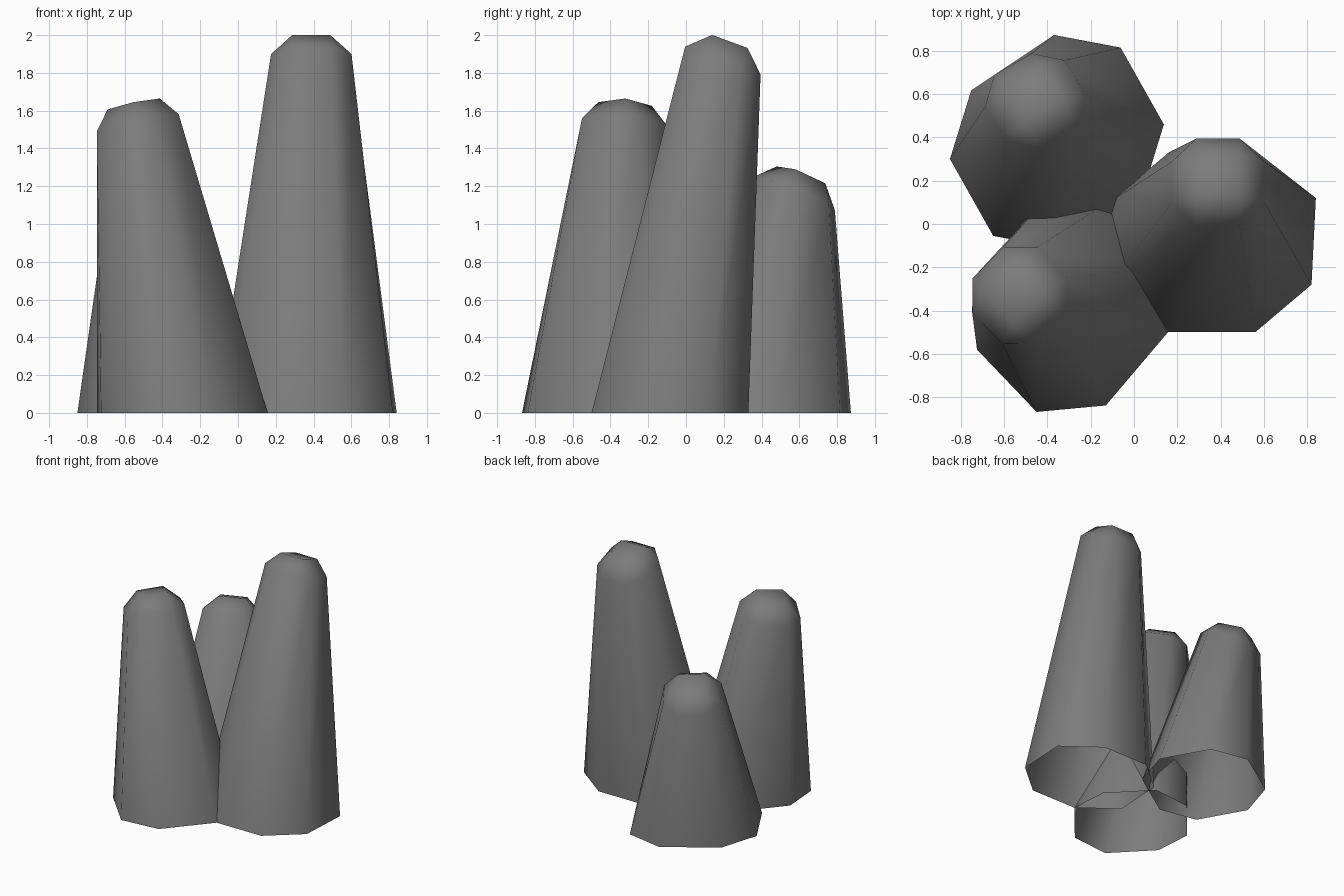
import bpy, bmesh
from math import radians
from mathutils import Vector, Matrix

cube = bpy.data.objects.get("Cube")
if cube:
    bpy.data.objects.remove(cube, do_unlink=True)

stone = bpy.data.materials.new("dark_grey_stone")
stone.use_nodes = True
COLOUR = (0.2, 0.2, 0.2, 1)
stone.diffuse_color = COLOUR
stone.node_tree.nodes["Principled BSDF"].inputs["Base Color"].default_value = COLOUR

H, R, RISE = 0.1, 0.213, 0.108  # half flat, shoulder reach, cap height


def both_halves(half):
    """Complete a point-symmetric outline from its first half."""
    return half + [(-x, -y) for x, y in half]


def column(name, base, foot, shoulder, lean, turn):
    """Leaning eight-sided column, open below, with a chamfered cap."""
    bm = bmesh.new()
    tilt = Vector((0, 0, 1)).rotation_difference(Vector(lean)).to_matrix().to_4x4()
    frame = Matrix.Translation(shoulder) @ tilt @ Matrix.Rotation(radians(turn), 4, "Z")

    # foot ring, shoulder ring and square top
    low = [bm.verts.new((base[0] + x, base[1] + y, 0)) for x, y in both_halves(foot)]
    ring = both_halves([(-H, -R), (H, -R), (R, -H), (R, H)])
    high = [bm.verts.new(frame @ Vector((x, y, 0))) for x, y in ring]
    square = both_halves([(-H, -H), (H, -H)])
    top = [bm.verts.new(frame @ Vector((x, y, RISE))) for x, y in square]

    # shaft walls
    for i in range(8):
        j = (i + 1) % 8
        bm.faces.new((low[i], low[j], high[j], high[i]))
    # cap: sloping sides, corner triangles and flat top
    for k in range(4):
        a, b, c = high[2 * k], high[2 * k + 1], high[(2 * k + 2) % 8]
        bm.faces.new((a, b, top[(k + 1) % 4], top[k]))
        bm.faces.new((b, c, top[(k + 1) % 4]))
    bm.faces.new(top)

    for face in bm.faces:
        face.smooth = True
    mesh = bpy.data.meshes.new(name)
    bm.to_mesh(mesh)
    bm.free()
    mesh.materials.append(stone)
    obj = bpy.data.objects.new(name, mesh)
    bpy.context.collection.objects.link(obj)
    return obj


column("tall_column", (0.36, -0.085),
       [(-0.2, -0.415), (0.2, -0.415), (0.46, -0.195), (0.48, 0.205)],
       (0.388, 0.195, 1.865), (0, 0.37, 1), 0)
column("middle_column", (-0.295, -0.39),
       [(-0.43, -0.19), (-0.155, -0.478), (0.165, -0.448), (0.452, -0.11)],
       (-0.53, -0.33, 1.53), (-0.21, 0.07, 1), -45)
column("short_column", (-0.356, 0.38),
       [(-0.494, -0.08), (-0.294, -0.435), (0.013, -0.493), (0.396, -0.237)],
       (-0.455, 0.57, 1.16), (-0.137, 0.385, 1), -59)
